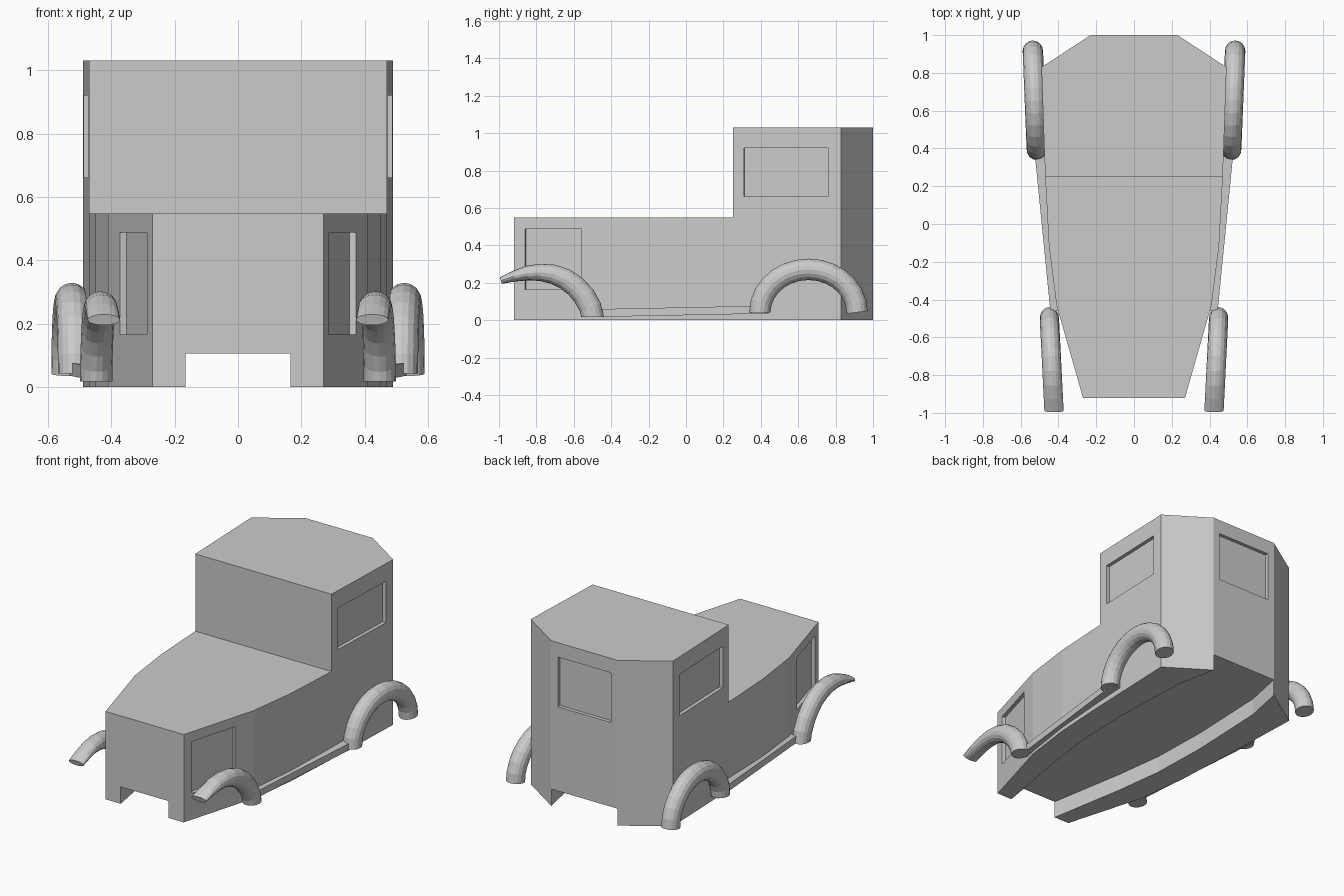
import bpy, bmesh, math
from mathutils import Vector

if "Cube" in bpy.data.objects:
    bpy.data.objects.remove(bpy.data.objects["Cube"])


def finish(name, bm):
    bmesh.ops.recalc_face_normals(bm, faces=bm.faces[:])
    me = bpy.data.meshes.new(name)
    bm.to_mesh(me)
    bm.free()
    ob = bpy.data.objects.new(name, me)
    bpy.context.collection.objects.link(ob)
    return ob


def prism(name, pts, z0, z1, slope=0.0):
    """Extrude a plan outline; slope tilts it along y."""
    bm = bmesh.new()
    low = [bm.verts.new((x, y, z0 + slope * y)) for x, y in pts]
    top = [bm.verts.new((x, y, z1 + slope * y)) for x, y in pts]
    bm.faces.new(low)
    bm.faces.new(top)
    n = len(pts)
    for i in range(n):
        j = (i + 1) % n
        bm.faces.new((low[i], low[j], top[j], top[i]))
    return finish(name, bm)


def mirrored(half):
    return half + [(-x, y) for x, y in reversed(half)]


def cut(target, cutter):
    cutter.hide_render = True
    m = target.modifiers.new("cut", 'BOOLEAN')
    m.operation = 'DIFFERENCE'
    m.solver = 'EXACT'
    m.object = cutter
    bpy.context.view_layer.objects.active = target
    bpy.ops.object.modifier_apply(modifier=m.name)
    bpy.data.objects.remove(cutter)


def window(target, p, q, t0, t1, z0, z1, side=1, depth=0.022):
    """Shallow recess in the wall panel running from p to q."""
    p, q = Vector((p[0] * side, p[1])), Vector((q[0] * side, q[1]))
    d = (q - p).normalized()
    n = Vector((d.y, -d.x)) * depth
    a, b = p.lerp(q, t0), p.lerp(q, t1)
    pts = [tuple(v) for v in (a - n, b - n, b + n, a + n)]
    cut(target, prism("window_cutter", pts, z0, z1))


def mirror_x(ob):
    ob.modifiers.new("mirror", 'MIRROR').use_axis = (True, False, False)


def sweep(name, path, sides=16):
    """Tube through rows of (x, y, z, half width, half thickness)."""
    bm = bmesh.new()
    rings = []
    for i, (x, y, z, w, h) in enumerate(path):
        a, b = path[max(i - 1, 0)], path[min(i + 1, len(path) - 1)]
        t = Vector((0, b[1] - a[1], b[2] - a[2])).normalized()
        if i == 0:
            t = Vector((0, 0, 1))
        up = Vector((0, -t.z, t.y))
        ring = []
        for k in range(sides):
            ang = 2 * math.pi * k / sides
            co = Vector((x + w * math.cos(ang), y, z)) + up * h * math.sin(ang)
            ring.append(bm.verts.new(co))
        rings.append(ring)
    for r, s in zip(rings, rings[1:]):
        for k in range(sides):
            j = (k + 1) % sides
            bm.faces.new((r[k], r[j], s[j], s[k]))
    bm.faces.new(rings[0])
    bm.faces.new(rings[-1])
    return finish(name, bm)


# Body: tapered plan, full height, then the hood step is cut away
half = [(0.27, -0.92), (0.41, -0.43), (0.45, -0.12),
        (0.47, 0.25), (0.49, 0.83), (0.23, 1.0)]
body = prism("car_body", mirrored(half), 0, 1.03)
cut(body, prism("hood_cutter", mirrored([(0.8, -1.2), (0.8, 0.25)]), 0.548, 1.3))

# Underside channel, open at front and back
channel = [(0.16, -0.96), (0.165, -0.92), (0.25, -0.43), (0.29, -0.12),
           (0.30, 0.25), (0.28, 0.75), (0.229, 1.0), (0.22, 1.05)]
cut(body, prism("channel_cutter", mirrored(channel), -0.1, 0.105))

# Recessed panels: hood sides, cab sides, back
for side in (1, -1):
    window(body, half[0], half[1], 0.12, 0.735, 0.165, 0.487, side)
    window(body, half[3], half[4], 0.105, 0.88, 0.662, 0.92, side)
window(body, (0.23, 1.0), (-0.23, 1.0), 0.1, 0.9, 0.63, 0.94)

# Rear fenders: half-ellipse arch, toed slightly outward
arch = []
for i in range(15):
    a = math.pi * (1 - i / 14)
    arch.append((0.525 + 0.01 * -math.cos(math.pi - a) * -1 * -1, 0.655 + 0.26 * math.cos(a),
                 0.042 + 0.23 * math.sin(a), 0.054, 0.057))
arch = [(0.525 + 0.04 * (y - 0.655), y, z, w, h) for _, y, z, w, h in arch]
mirror_x(sweep("rear_fender", arch))

# Front fenders: rise from the running board and taper to a forward tip
yz = [(-0.50, 0.018, 0.06), (-0.512, 0.07, 0.06), (-0.545, 0.13, 0.06),
      (-0.59, 0.18, 0.058), (-0.645, 0.22, 0.056), (-0.71, 0.246, 0.052),
      (-0.78, 0.256, 0.046), (-0.85, 0.252, 0.039), (-0.92, 0.235, 0.029),
      (-0.99, 0.212, 0.018)]
front = [(0.448 + 0.05 * (y + 0.5), y, z, 0.051, h) for y, z, h in yz]


# End ring of the rising part leans forward over the wheel
mirror_x(sweep("front_fender", front))

# Running boards
board = [(0.38, -0.46), (0.443, -0.46), (0.532, 0.44), (0.43, 0.44)]
mirror_x(prism("running_board", board, 0.027, 0.069, 0.02))
